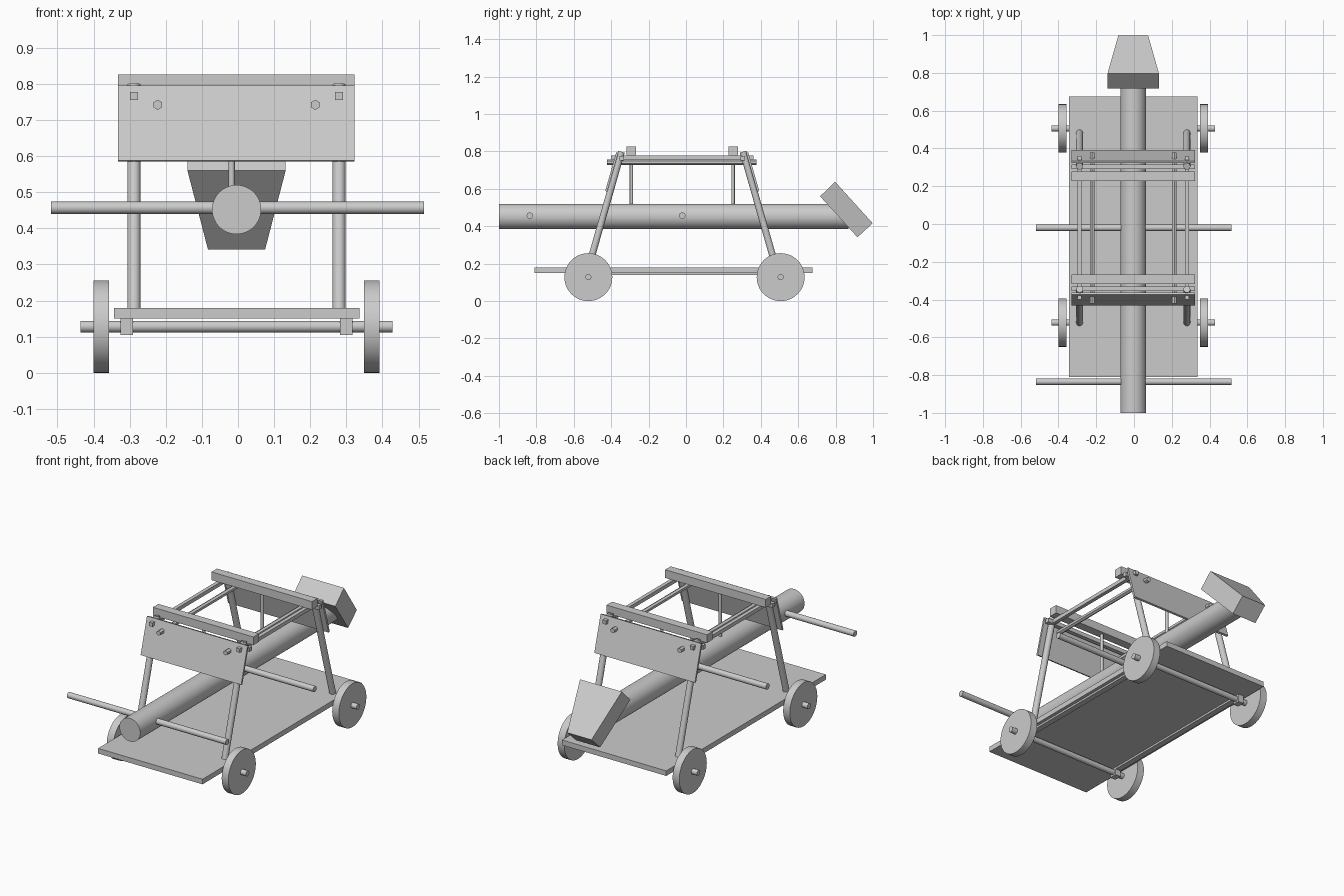
import bpy, math
from mathutils import Vector

if "Cube" in bpy.data.objects:
    bpy.data.objects.remove(bpy.data.objects["Cube"])

CX = -0.004  # shared centre line


def mesh(name, verts, faces):
    me = bpy.data.meshes.new(name)
    me.from_pydata(verts, [], faces)
    me.update()
    ob = bpy.data.objects.new(name, me)
    bpy.context.collection.objects.link(ob)
    return ob


def box(name, x, y, z):
    """Box from (min, max) ranges."""
    bpy.ops.mesh.primitive_cube_add(
        size=1, location=[(a + b) / 2 for a, b in (x, y, z)])
    ob = bpy.context.object
    ob.name = name
    ob.scale = [b - a for a, b in (x, y, z)]
    bpy.ops.object.transform_apply(location=False, rotation=False, scale=True)
    return ob


def rod(name, p, q, r, sides=32):
    p, q = Vector(p), Vector(q)
    bpy.ops.mesh.primitive_cylinder_add(
        vertices=sides, radius=r, depth=(q - p).length, location=(p + q) / 2)
    ob = bpy.context.object
    ob.name = name
    ob.rotation_euler = (q - p).to_track_quat('Z', 'Y').to_euler()
    if sides > 8:
        bpy.ops.object.shade_smooth_by_angle(angle=math.radians(40))
    return ob


def prism(name, left, right):
    """Join two matching quads into a solid."""
    return mesh(name, left + right,
                [(3, 2, 1, 0), (4, 5, 6, 7)] +
                [(i, (i + 1) % 4, (i + 1) % 4 + 4, i + 4) for i in range(4)])


# Deck
box("deck", (-0.344, 0.336), (-0.81, 0.675), (0.15, 0.18))

# Axles, wheels and axle blocks
for end, y in (("front", -0.522), ("rear", 0.506)):
    rod(end + "_axle", (-0.436, y, 0.128), (0.428, y, 0.128), 0.016)
    for side, s in (("left", -1), ("right", 1)):
        rod(f"{end}_{side}_wheel", (CX + s * 0.353, y, 0.128),
            (CX + s * 0.396, y, 0.128), 0.128, 48)
        x = CX + s * 0.304
        box(f"{end}_{side}_axle_block", (x - 0.017, x + 0.017),
            (y - 0.022, y + 0.022), (0.104, 0.152))

# Under-deck runners and lengthwise roof rods
for side, s in (("left", -1), ("right", 1)):
    x = CX + s * 0.304
    box(side + "_runner", (x - 0.017, x + 0.017), (-0.522, 0.506), (0.139, 0.151))
    x = CX + s * 0.284
    box(side + "_square_rod", (x - 0.011, x + 0.011), (-0.40, 0.36), (0.756, 0.778))
    x = CX + s * 0.218
    rod(side + "_hex_rod", (x, -0.422, 0.742), (x, 0.378, 0.742), 0.014, 6)

# Mirrored end frames: legs, slanted boards, beams and hangers
MID = -0.02
for end, e in (("front", -1), ("rear", 1)):
    Y = lambda d: MID + e * d
    for side, s in (("left", -1), ("right", 1)):
        x = CX + s * 0.284
        rod(f"{end}_{side}_leg", (x, Y(0.505), 0.165), (x, Y(0.325), 0.798), 0.018)
    profile = [(0.412, 0.588), (0.353, 0.795), (0.342, 0.792), (0.401, 0.585)]
    prism(end + "_board", [(-0.332, Y(d), z) for d, z in profile][::-e],
          [(0.323, Y(d), z) for d, z in profile][::-e])
    ya, yb = sorted((Y(0.247), Y(0.298)))
    box(end + "_top_beam", (-0.332, 0.323), (ya, yb), (0.778, 0.826))
    ya, yb = sorted((Y(0.312), Y(0.336)))
    box(end + "_cross_bar", (-0.332, 0.323), (ya, yb), (0.752, 0.776))
    rod(end + "_hanger", (-0.018, Y(0.272), 0.50), (-0.018, Y(0.272), 0.785), 0.009, 16)

# Ram log and push handles
rod("ram_log", (CX, -1.0, 0.452), (CX, 0.87, 0.452), 0.068, 48)
for name, y in (("front_handle", -0.835), ("middle_handle", -0.02)):
    rod(name, (-0.518, y, 0.457), (0.515, y, 0.457), 0.017)

# Tapered, tilted ram head: wide at the top, narrow at the bottom tip
head = [(0.797, 0.638, 0.136), (0.998, 0.416, 0.079),
        (0.917, 0.341, 0.079), (0.717, 0.560, 0.136)]
prism("ram_head", [(CX - w, y, z) for y, z, w in head][::-1],
      [(CX + w, y, z) for y, z, w in head][::-1])

# Consistent outward normals on the hand-built solids
import bmesh
for ob in bpy.data.objects:
    if ob.name.endswith("_board") or ob.name == "ram_head":
        bm = bmesh.new()
        bm.from_mesh(ob.data)
        bmesh.ops.recalc_face_normals(bm, faces=bm.faces)
        bm.to_mesh(ob.data)
        bm.free()
